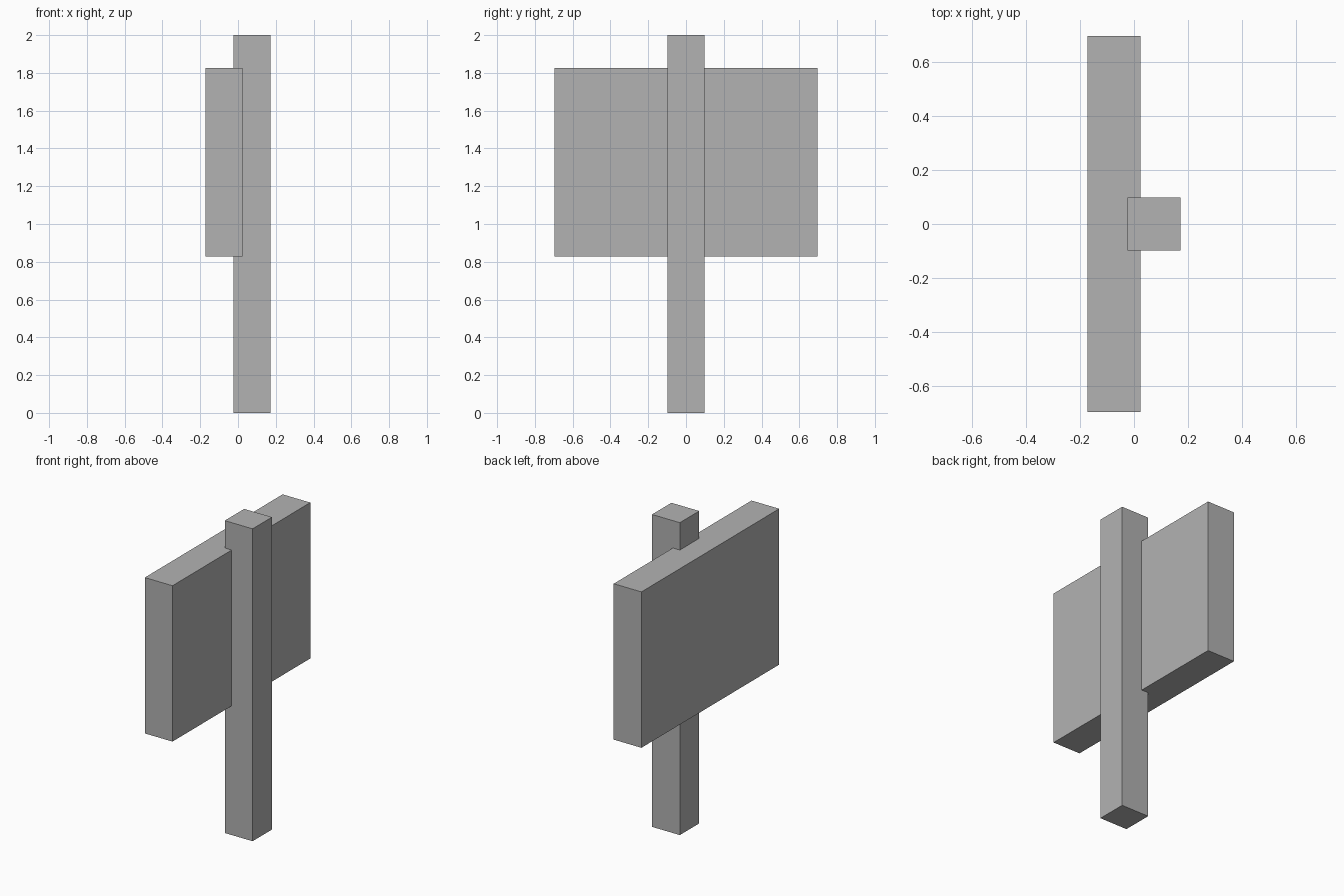
import bpy
from mathutils import Vector

default = bpy.data.objects.get("Cube")
if default:
    bpy.data.objects.remove(default, do_unlink=True)

# Single grey used by both parts
GREY = (0.448, 0.448, 0.448, 1.0)
grey = bpy.data.materials.new("grey")
grey.use_nodes = True
grey.diffuse_color = GREY
bsdf = next(n for n in grey.node_tree.nodes if n.type == 'BSDF_PRINCIPLED')
bsdf.inputs["Base Color"].default_value = GREY


def box(name, low, high):
    """Box spanning two opposite corners."""
    low, high = Vector(low), Vector(high)
    bpy.ops.mesh.primitive_cube_add(size=1, location=(low + high) / 2)
    obj = bpy.context.object
    obj.name = name
    obj.scale = high - low
    bpy.ops.object.transform_apply(location=False, rotation=False, scale=True)
    obj.data.materials.append(grey)
    return obj


# Upright square post
box("post", (-0.025, -0.098, 0), (0.172, 0.098, 2))

# Wide board set slightly into the post's right side
box("sign_board", (-0.172, -0.697, 0.827), (0.024, 0.697, 1.825))
